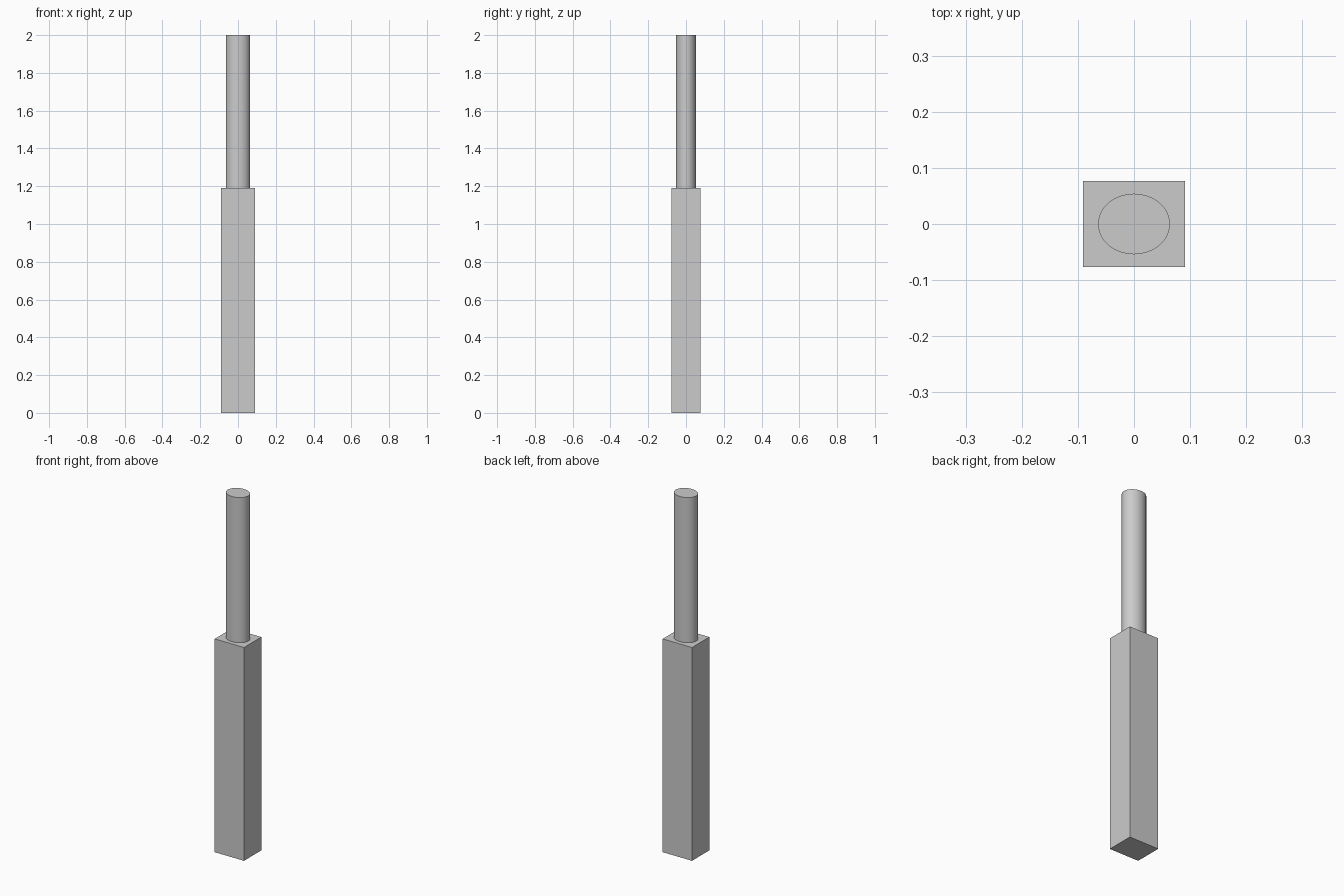
import bpy
import math

if "Cube" in bpy.data.objects:
    bpy.data.objects.remove(bpy.data.objects["Cube"])

grey = bpy.data.materials.new("plain grey")
grey.diffuse_color = (0.6, 0.6, 0.6, 1)
grey.use_nodes = True
grey.node_tree.nodes["Principled BSDF"].inputs["Base Color"].default_value = grey.diffuse_color

BASE_TOP, TOP = 1.19, 2.0


def finish(name, scale):
    ob = bpy.context.object
    ob.name = name
    ob.scale = scale
    bpy.ops.object.transform_apply(location=False, rotation=False, scale=True)
    ob.data.materials.append(grey)
    return ob


# Rectangular lower block
bpy.ops.mesh.primitive_cube_add(size=1, location=(0, 0, BASE_TOP / 2))
finish("base_block", (0.181, 0.153, BASE_TOP))

# Oval upper rod
bpy.ops.mesh.primitive_cylinder_add(vertices=64, radius=1, depth=1,
                                    location=(0, 0, (BASE_TOP + TOP) / 2))
finish("upper_rod", (0.064, 0.054, TOP - BASE_TOP))
bpy.ops.object.shade_smooth_by_angle(angle=math.radians(30))
